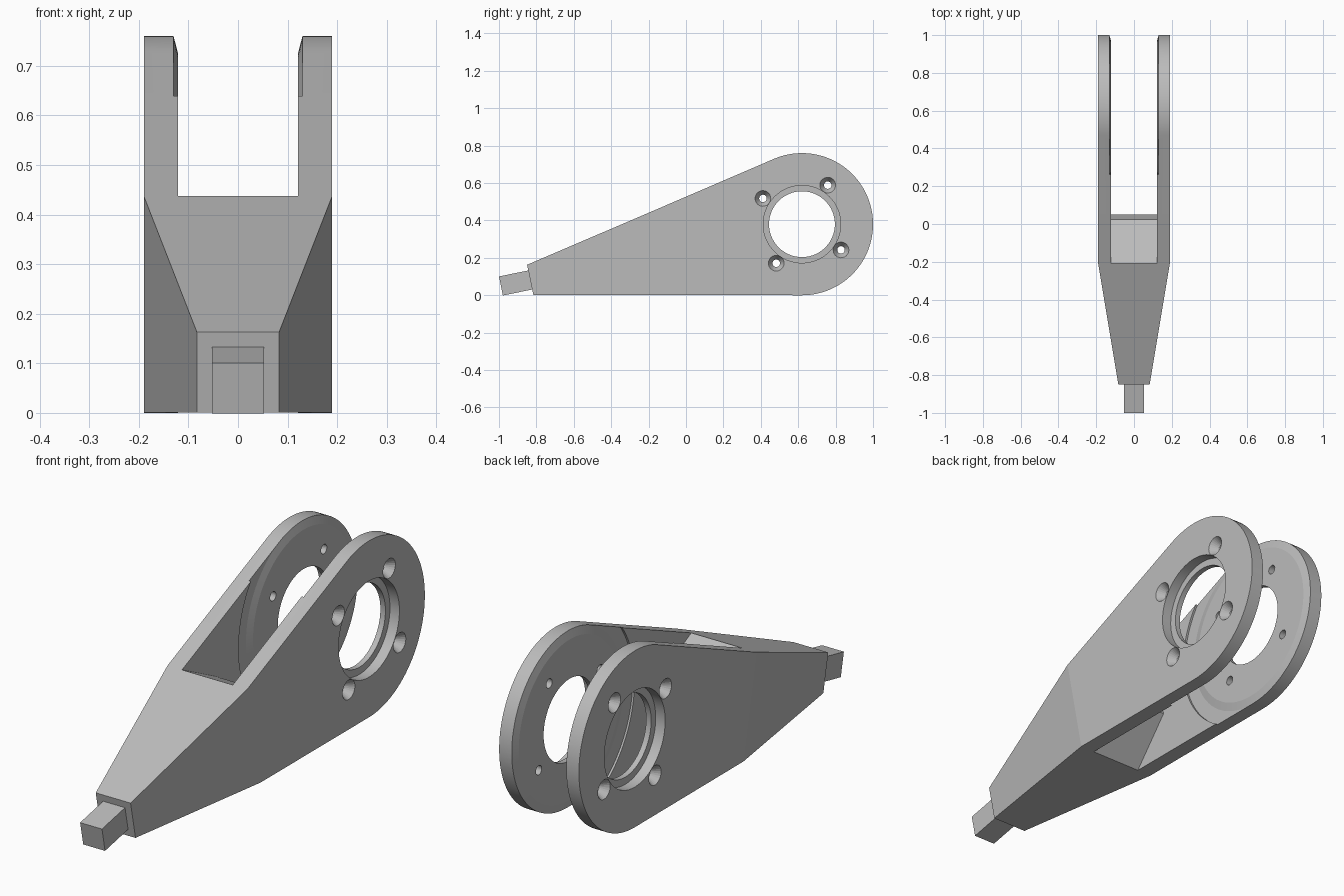
import bpy, bmesh, math
from mathutils import Matrix

if "Cube" in bpy.data.objects:
    bpy.data.objects.remove(bpy.data.objects["Cube"])

TILT = math.radians(11.6)
R = 0.38            # outer radius of the round end
W, INNER = 0.19, 0.121
NOSE, BREAK, TIP = -1.483, -0.80, -0.595
FRAME = Matrix.Translation((0, 0.62, 0.38)) @ Matrix.Rotation(TILT, 4, 'X')

grey = bpy.data.materials.new("light_grey")
grey.diffuse_color = (0.5, 0.5, 0.5, 1)
grey.use_nodes = True
grey.node_tree.nodes["Principled BSDF"].inputs["Base Color"].default_value = grey.diffuse_color


def make(name, bm):
    bmesh.ops.recalc_face_normals(bm, faces=bm.faces)
    me = bpy.data.meshes.new(name)
    bm.to_mesh(me)
    bm.free()
    me.materials.append(grey)
    ob = bpy.data.objects.new(name, me)
    bpy.context.collection.objects.link(ob)
    return ob


def prism(bm, outline, half):
    """Extrude a side outline symmetrically across x."""
    rows = [[bm.verts.new((s * half, u, v)) for u, v in outline] for s in (-1, 1)]
    n = len(outline)
    for row in rows:
        bm.faces.new(row)
    for i in range(n):
        j = (i + 1) % n
        bm.faces.new((rows[0][i], rows[0][j], rows[1][j], rows[1][i]))


def lathe(bm, profile, side, u=0, v=0, seg=64, ring=False):
    """Revolve (radius, x) points around the x direction; cap it or close it as a ring."""
    rows = [[bm.verts.new((side * x, u + r * math.cos(2 * math.pi * k / seg),
                           v + r * math.sin(2 * math.pi * k / seg)))
             for k in range(seg)] for r, x in profile]
    pairs = list(zip(rows, rows[1:]))
    if ring:
        pairs.append((rows[-1], rows[0]))
    else:
        bm.faces.new(rows[0])
        bm.faces.new(rows[-1])
    for a, b in pairs:
        for k in range(seg):
            m = (k + 1) % seg
            bm.faces.new((a[k], a[m], b[m], b[k]))


# Arm body: tapered nose, then a straight part with a round end
arc_from = math.pi / 2 + TILT
arc = [(R * math.cos(arc_from * (1 - 2 * i / 64)), R * math.sin(arc_from * (1 - 2 * i / 64)))
       for i in range(65)]
outline = [(NOSE, 0.083), (BREAK, 0.2228)] + arc + [(BREAK, -0.2228), (NOSE, -0.083)]
bm = bmesh.new()
rows = [[bm.verts.new((s * (0.083 if u == NOSE else W), u, v)) for u, v in outline] for s in (-1, 1)]
for row in rows:
    bm.faces.new(row[1:-1])
    bm.faces.new((row[0], row[1], row[-2], row[-1]))
for i in range(len(outline)):
    j = (i + 1) % len(outline)
    bm.faces.new((rows[0][i], rows[0][j], rows[1][j], rows[1][i]))
arm = make("fork_arm", bm)

# Slot between the two plates, ending on a blunt wedge
bm = bmesh.new()
slope = (0.2228 - 0.06) / (TIP - BREAK)
top = 0.06 + slope * 0.455
prism(bm, [(TIP, 0.06), (TIP - 0.455, top), (0.6, 0.6), (0.6, -0.6),
           (TIP - 0.455, -top), (TIP, -0.06)], INNER)
slot = make("slot_cutter", bm)

# Stepped bearing holes, countersunk screw holes and inner clearance grooves
bm = bmesh.new()
for s in (-1, 1):
    lathe(bm, [(0.176, 0.09), (0.176, 0.145), (0.207, 0.145), (0.207, 0.22)], s)
    lathe(bm, [(0.345, 0.09), (0.345, INNER), (0.38, 0.13), (0.443, 0.13), (0.443, 0.09)],
          s, seg=96, ring=True)
    for k in range(4):
        a = math.pi / 4 + k * math.pi / 2
        lathe(bm, [(0.02, 0.09), (0.02, 0.155), (0.042, W), (0.042, 0.22)], s,
              0.25 * math.cos(a), 0.25 * math.sin(a), 24)
details = make("hole_cutter", bm)

for cutter in (slot, details):
    mod = arm.modifiers.new(cutter.name, 'BOOLEAN')
    mod.operation, mod.solver, mod.object = 'DIFFERENCE', 'EXACT', cutter
    cutter.hide_render = True
bpy.context.view_layer.update()
result = bpy.data.meshes.new_from_object(arm.evaluated_get(bpy.context.evaluated_depsgraph_get()))
arm.modifiers.clear()
arm.data = result
for cutter in (slot, details):
    bpy.data.objects.remove(cutter)

# Square tab on the nose
bm = bmesh.new()
prism(bm, [(-1.643, 0.052), (NOSE + 0.01, 0.052), (NOSE + 0.01, -0.052), (-1.643, -0.052)], 0.052)
tab = make("nose_tab", bm)

for ob in (arm, tab):
    ob.data.transform(FRAME)
    bpy.ops.object.select_all(action='DESELECT')
    ob.select_set(True)
    bpy.context.view_layer.objects.active = ob
    bpy.ops.object.shade_smooth_by_angle(angle=math.radians(8))
